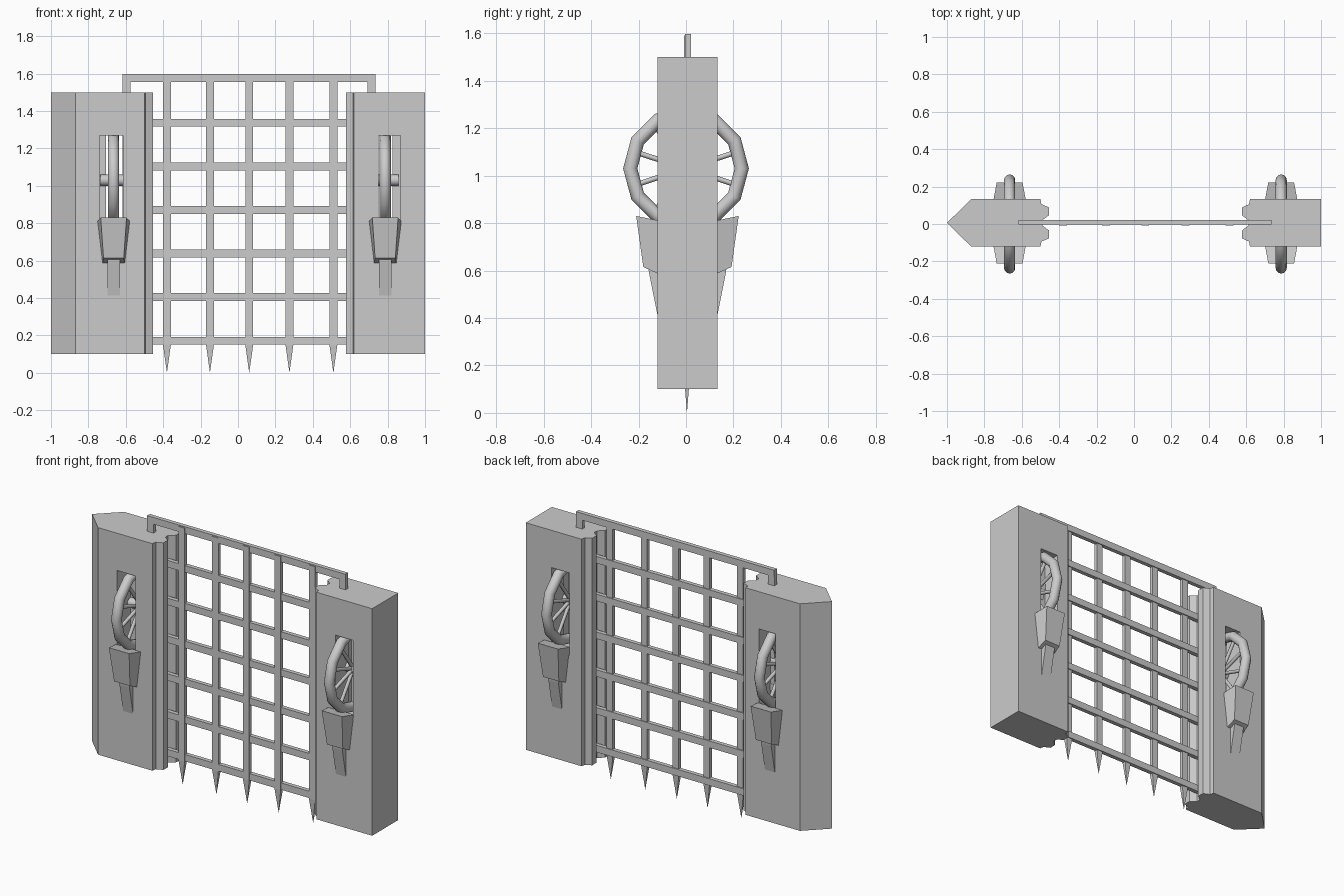
import bpy, bmesh, math
from mathutils import Vector

if "Cube" in bpy.data.objects:
    bpy.data.objects.remove(bpy.data.objects["Cube"])

stone = bpy.data.materials.new("plain grey")
stone.diffuse_color = (0.6, 0.6, 0.6, 1)
stone.use_nodes = True
stone.node_tree.nodes["Principled BSDF"].inputs["Base Color"].default_value = stone.diffuse_color
MID = 0.006  # depth of the central plane


def make(name, verts, faces):
    me = bpy.data.meshes.new(name)
    me.from_pydata([tuple(v) for v in verts], [], faces)
    bm = bmesh.new()
    bm.from_mesh(me)
    bmesh.ops.recalc_face_normals(bm, faces=bm.faces)
    bm.to_mesh(me)
    bm.free()
    me.materials.append(stone)
    ob = bpy.data.objects.new(name, me)
    bpy.context.collection.objects.link(ob)
    return ob


def loft(name, a, b):
    """Solid between two matching rings of points."""
    n = len(a)
    sides = [(i, (i + 1) % n, n + (i + 1) % n, n + i) for i in range(n)]
    return make(name, a + b, [tuple(range(n)), tuple(range(n, 2 * n))] + sides)


def box(name, x0, x1, y0, y1, z0, z1):
    ring = [(x0, y0), (x1, y0), (x1, y1), (x0, y1)]
    return loft(name, [(x, y, z0) for x, y in ring], [(x, y, z1) for x, y in ring])


def tower(name, half_outline, slots):
    """Prism from a half outline mirrored about the central plane, with offset wheel slots."""
    ring = [(x, MID + d) for x, d in half_outline]
    ring += [(x, MID - d) for x, d in reversed(half_outline) if d > 0]
    ob = loft(name, [(x, y, 0.1) for x, y in ring], [(x, y, 1.5) for x, y in ring])
    for (x0, x1), (y0, y1) in zip(slots, ((-0.3, MID + 0.002), (MID - 0.002, 0.3))):
        cutter = box("slot_cutter", x0, x1, y0, y1, 0.76, 1.27)
        cutter.hide_render = True
        mod = ob.modifiers.new("slot", 'BOOLEAN')
        mod.operation = 'DIFFERENCE'
        mod.solver = 'EXACT'
        mod.object = cutter
        bpy.context.view_layer.objects.active = ob
        bpy.ops.object.modifier_apply(modifier=mod.name)
        bpy.data.objects.remove(cutter)


# towers: pointed outer end on the left, flat on the right, grooved inner noses
tower("left_tower",
      [(-1, 0), (-0.87, 0.127), (-0.50, 0.127), (-0.495, 0.10), (-0.455, 0.083),
       (-0.455, 0.04), (-0.49, 0.014)],
      [(-0.74, -0.615), (-0.705, -0.59)])
tower("right_tower",
      [(1, 0.127), (0.62, 0.127), (0.615, 0.10), (0.578, 0.083),
       (0.578, 0.04), (0.612, 0.014)],
      [(0.75, 0.87), (0.70, 0.825)])


def rod(name, a, b, r, sides=8):
    a, b = Vector(a), Vector(b)
    bpy.ops.mesh.primitive_cylinder_add(vertices=sides, radius=r, depth=(b - a).length,
                                        location=(a + b) / 2)
    ob = bpy.context.object
    ob.name = name
    ob.rotation_euler = (b - a).to_track_quat('Z', 'Y').to_euler()
    ob.data.materials.append(stone)
    bpy.ops.object.shade_smooth_by_angle(angle=math.radians(50))


def wheel(x):
    c = Vector((x, 0, 1.03))
    bpy.ops.mesh.primitive_torus_add(major_segments=12, minor_segments=12, major_radius=0.235,
                                     minor_radius=0.03, location=c,
                                     rotation=(0, math.pi / 2, 0))
    rim = bpy.context.object
    rim.name = "wheel_rim"
    rim.data.materials.append(stone)
    bpy.ops.object.shade_smooth_by_angle(angle=math.radians(50))
    rod("wheel_axle", c - Vector((0.07, 0, 0)), c + Vector((0.07, 0, 0)), 0.03, 12)
    for k in range(10):
        t = math.radians(18 + 36 * k)
        rod("wheel_spoke", c, c + Vector((0, math.cos(t), math.sin(t))) * 0.225, 0.011)


def housing(x, s):
    """Tapered wheel box and the tongue under it, on the front (s=-1) or back (s=1)."""
    def ring(pts):
        return [(x + dx, MID + s * d, z) for dx, d, z in pts]
    inner = [(-0.087, 0.12, 0.81), (0.087, 0.12, 0.81), (0.06, 0.12, 0.585), (-0.06, 0.12, 0.585)]
    outer = [(-0.069, 0.216, 0.83), (0.069, 0.216, 0.83), (0.054, 0.186, 0.615), (-0.054, 0.186, 0.615)]
    loft("wheel_box", ring(inner), ring(outer))
    w = 0.034
    loft("box_tongue",
         ring([(-w, 0.12, 0.62), (-w, 0.166, 0.62), (-w, 0.162, 0.59), (-w, 0.12, 0.38)]),
         ring([(w, 0.12, 0.62), (w, 0.166, 0.62), (w, 0.162, 0.59), (w, 0.12, 0.38)]))


for x in (-0.665, 0.787):
    wheel(x)
    for s in (-1, 1):
        housing(x, s)

# lattice gate: top rail, end legs, cross bars, spiked uprights
H = 0.021
box("gate_top_rail", -0.617, 0.735, -0.004, 0.022, 1.555, 1.597)
for x in (-0.596, 0.714):
    box("gate_end_leg", x - H, x + H, -0.003, 0.021, 0.15, 1.56)
for i in range(6):
    z = 0.172 + i * 0.233
    box("gate_cross_bar", -0.617, 0.735, -0.004, 0.022, z - H, z + H)
for x in (-0.38, -0.15, 0.06, 0.275, 0.51):
    box("gate_upright", x - H, x + H, -0.008, 0.016, 0.15, 1.59)
    ring = [(x - H, -0.008, 0.15), (x + H, -0.008, 0.15), (x + H, 0.016, 0.15), (x - H, 0.016, 0.15)]
    make("gate_spike", ring + [(x, 0.004, 0)],
         [(0, 1, 2, 3), (0, 1, 4), (1, 2, 4), (2, 3, 4), (3, 0, 4)])
